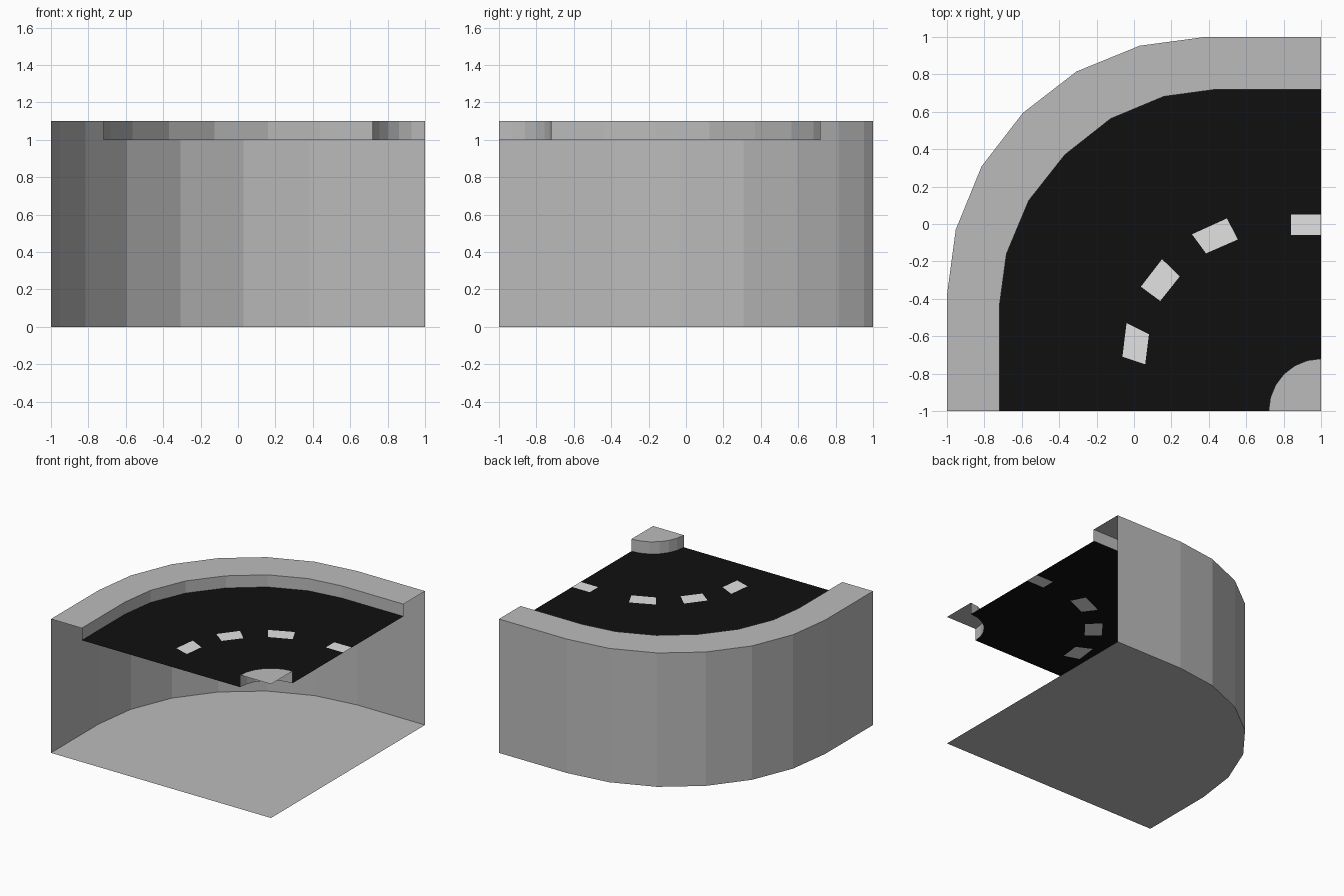
import bpy
import math
from mathutils import Vector
from mathutils.geometry import delaunay_2d_cdt

if "Cube" in bpy.data.objects:
    bpy.data.objects.remove(bpy.data.objects["Cube"])


def material(name, r, g, b):
    m = bpy.data.materials.new(name)
    m.diffuse_color = (r, g, b, 1)
    m.use_nodes = True
    m.node_tree.nodes["Principled BSDF"].inputs["Base Color"].default_value = m.diffuse_color
    return m


CONCRETE = material("concrete grey", 0.5, 0.5, 0.5)
ASPHALT = material("asphalt black", 0.005, 0.005, 0.005)
PAINT = material("lane paint white", 0.76, 0.76, 0.76)

ROAD_Z, KERB_Z = 1.0, 1.1


def make(name, verts, faces, *mats):
    mesh = bpy.data.meshes.new(name)
    mesh.from_pydata(verts, [], faces)
    for m in mats:
        mesh.materials.append(m)
    ob = bpy.data.objects.new(name, mesh)
    bpy.context.collection.objects.link(ob)
    return ob


def at(path, z):
    return [(x, y, z) for x, y in path]


def ribbon(name, a, b):
    """Strip of quads between two equally long paths."""
    n = len(a)
    faces = [(i, i + 1, n + i + 1, n + i) for i in range(n - 1)]
    return make(name, a + b, faces, CONCRETE)


def mirrored(half):
    """Complete a bend that is symmetric about the diagonal y = -x."""
    return half + [(-y, -x) for x, y in reversed(half)]


# Bend outlines, from the front edge round to the right edge
outer = mirrored([(-1, -1), (-1, -0.38), (-0.953, -0.03), (-0.815, 0.308), (-0.594, 0.594)])
outer.pop(5)  # the middle point lies on the diagonal
inner = mirrored([(-0.72, -1), (-0.72, -0.44), (-0.682, -0.16), (-0.563, 0.125), (-0.37, 0.37)])
inner.pop(5)
corner = [(1 - 0.28 * math.cos(i * math.pi / 12), -1 + 0.28 * math.sin(i * math.pi / 12))
          for i in range(7)]

# Base floor and tall outer wall (front and right sides stay open)
floor = outer + [(1, -1)]
make("base_floor", at(floor, 0), [list(range(len(floor)))], CONCRETE)
ribbon("outer_wall", at(outer, KERB_Z), at(outer, 0))

# Outer kerb
ribbon("outer_kerb_top", at(inner, KERB_Z), at(outer, KERB_Z))
ribbon("outer_kerb_side", at(inner, ROAD_Z), at(inner, KERB_Z))

# Small kerb in the inside corner of the bend
cap = list(reversed(corner + [(1, -1)]))
make("corner_kerb_top", at(cap, KERB_Z), [list(range(len(cap)))], CONCRETE)
ribbon("corner_kerb_side", at(corner, KERB_Z), at(corner, ROAD_Z))

# Road sheet with the lane dashes cut into it
dashes = [
    [(0.84, -0.06), (1, -0.06), (1, 0.05), (0.84, 0.05)],
    [(0.31, -0.055), (0.385, -0.157), (0.555, -0.083), (0.497, 0.03)],
    [(0.037, -0.335), (0.14, -0.412), (0.245, -0.28), (0.15, -0.188)],
    [(-0.062, -0.71), (0.06, -0.75), (0.08, -0.59), (-0.04, -0.53)],
]
loops = [list(reversed(inner)) + corner] + dashes
pts, polys = [], []
for loop in loops:
    polys.append(list(range(len(pts), len(pts) + len(loop))))
    pts += [Vector(p) for p in loop]
verts, _, faces, _, _, source = delaunay_2d_cdt(pts, [], polys, 1, 1e-5)
road = make("road", [(v.x, v.y, ROAD_Z) for v in verts], faces, ASPHALT, PAINT)
for poly, src in zip(road.data.polygons, source):
    poly.material_index = 1 if any(s > 0 for s in src) else 0
